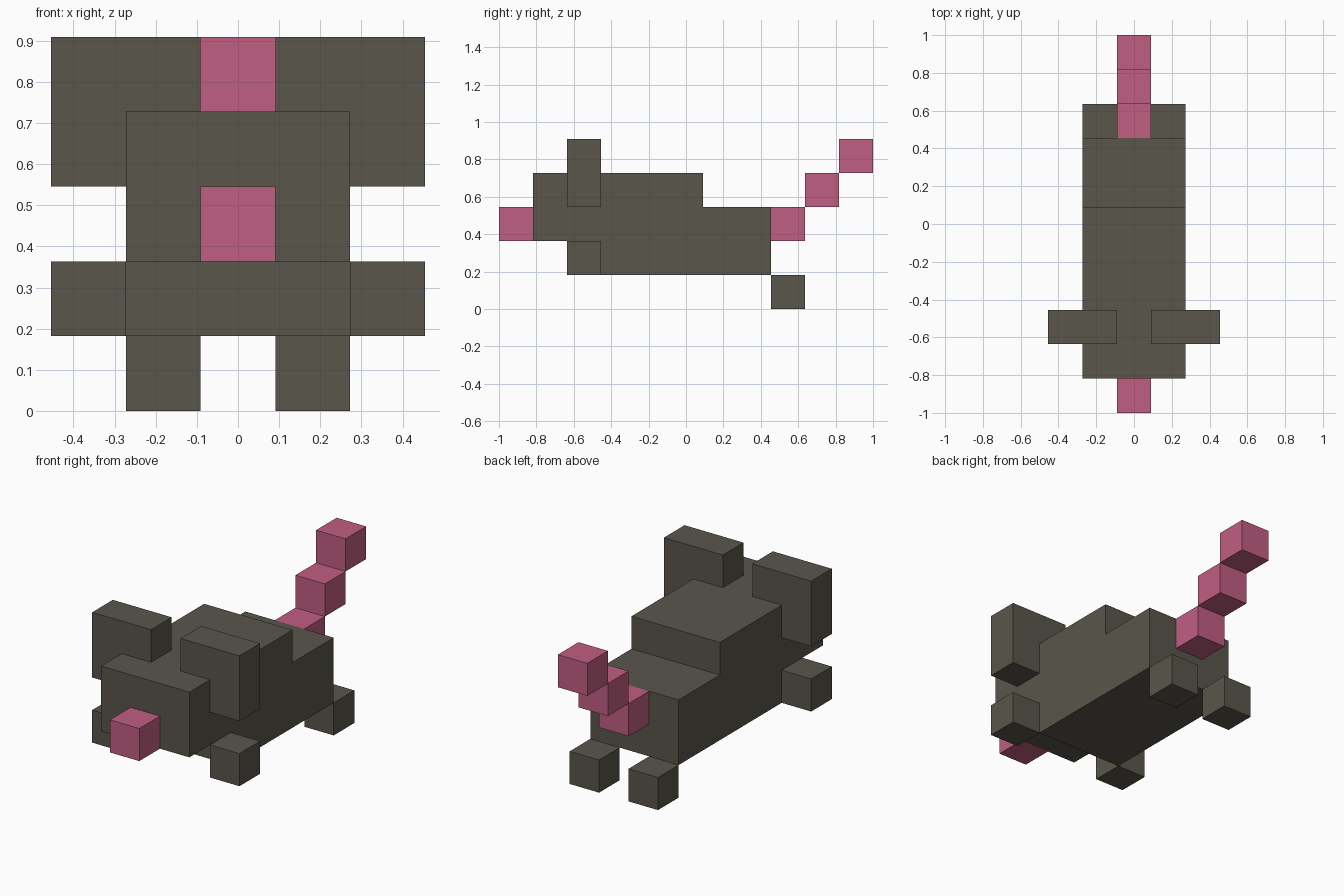
import bpy
import bmesh

U = 2 / 11  # one block of the grid the model is built on

cube = bpy.data.objects.get("Cube")
if cube:
    bpy.data.objects.remove(cube, do_unlink=True)


def make_material(name, rgb):
    mat = bpy.data.materials.new(name)
    mat.use_nodes = True
    mat.diffuse_color = (*rgb, 1)
    bsdf = next(n for n in mat.node_tree.nodes if n.type == 'BSDF_PRINCIPLED')
    bsdf.inputs["Base Color"].default_value = (*rgb, 1)
    return mat


fur = make_material("dark grey fur", (0.100, 0.092, 0.072))
pink = make_material("pink skin", (0.527, 0.112, 0.220))


def add_object(name, bm, mat):
    bmesh.ops.recalc_face_normals(bm, faces=bm.faces[:])
    mesh = bpy.data.meshes.new(name)
    bm.to_mesh(mesh)
    bm.free()
    mesh.materials.append(mat)
    obj = bpy.data.objects.new(name, mesh)
    bpy.context.collection.objects.link(obj)
    return obj


def block(name, centre, size, mat):
    """Box given by its centre and size in blocks."""
    bm = bmesh.new()
    bmesh.ops.create_cube(bm, size=1)
    for v in bm.verts:
        v.co = [(c + p * s) * U for c, p, s in zip(centre, v.co, size)]
    return add_object(name, bm, mat)


# Head and body: one stepped side profile (y, z) extruded across the width
profile = [(-4.5, 2), (-2.5, 2), (-2.5, 1), (2.5, 1),
           (2.5, 3), (0.5, 3), (0.5, 4), (-4.5, 4)]
bm = bmesh.new()
side = bm.faces.new([bm.verts.new((-1.5 * U, y * U, z * U)) for y, z in profile])
extruded = bmesh.ops.extrude_face_region(bm, geom=[side])["geom"]
bmesh.ops.translate(bm, vec=(3 * U, 0, 0),
                    verts=[g for g in extruded if isinstance(g, bmesh.types.BMVert)])
add_object("head_and_body", bm, fur)

# Nose
block("nose", (0, -5, 2.5), (1, 1, 1), pink)

# Ears and feet on both sides
for label, s in (("left", 1), ("right", -1)):
    block(label + "_ear", (1.5 * s, -3, 4), (2, 1, 2), fur)
    block(label + "_front_foot", (2 * s, -3, 1.5), (1, 1, 1), fur)
    block(label + "_back_foot", (1 * s, 3, 0.5), (1, 1, 1), fur)

# Tail: three blocks stepping up and back
for i in range(3):
    block(f"tail_{i + 1}", (0, 3 + i, 2.5 + i), (1, 1, 1), pink)
